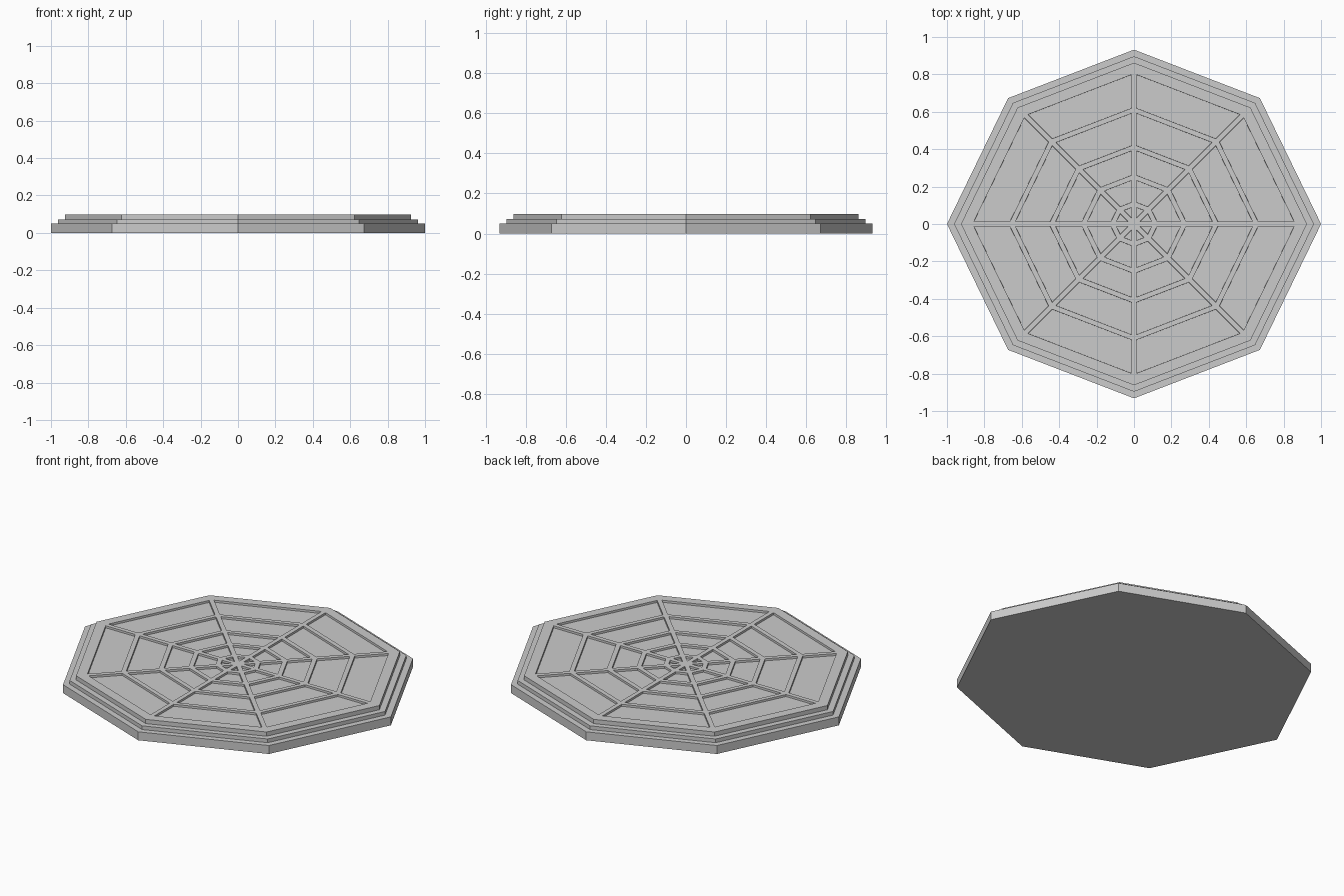
import bpy, bmesh

if "Cube" in bpy.data.objects:
    bpy.data.objects.remove(bpy.data.objects["Cube"])

# Octagon outline (slightly longer in x)
OCT = [(1, 0), (.673, .673), (0, .932), (-.673, .673),
       (-1, 0), (-.673, -.673), (0, -.932), (.673, -.673)]
TOP = .097
RIB = .026
DEPTH = .012

bm = bmesh.new()


def ring(scale, z):
    return [bm.verts.new((x * scale, y * scale, z)) for x, y in OCT]


def bridge(a, b):
    return [bm.faces.new((a[i], a[(i + 1) % 8], b[(i + 1) % 8], b[i])) for i in range(8)]


# Stepped edge
steps = [(1, 0), (1, .05), (.962, .05), (.962, .072), (.925, .072), (.925, TOP)]
prev = ring(*steps[0])
bm.faces.new(prev[::-1])
for s, z in steps[1:]:
    cur = ring(s, z)
    bridge(prev, cur)
    prev = cur

# Flat rim, then the web cells
cur = ring(.877, TOP)
bridge(prev, cur)
prev = cur
cells = []
for s in (.655, .44, .27, .115):
    cur = ring(s, TOP)
    cells += bridge(prev, cur)
    prev = cur
hub = bm.verts.new((0, 0, TOP))
cells += [bm.faces.new((prev[i], prev[(i + 1) % 8], hub)) for i in range(8)]

# Leave ribs between the cells and sink each cell
bm.normal_update()
bmesh.ops.inset_individual(bm, faces=cells, thickness=RIB / 2, use_even_offset=True)
bm.normal_update()
bmesh.ops.inset_individual(bm, faces=cells, thickness=.0005, depth=-DEPTH, use_even_offset=True)
bm.normal_update()

mesh = bpy.data.meshes.new("web_plate")
bm.to_mesh(mesh)
bm.free()
bpy.context.collection.objects.link(bpy.data.objects.new("web_plate", mesh))
